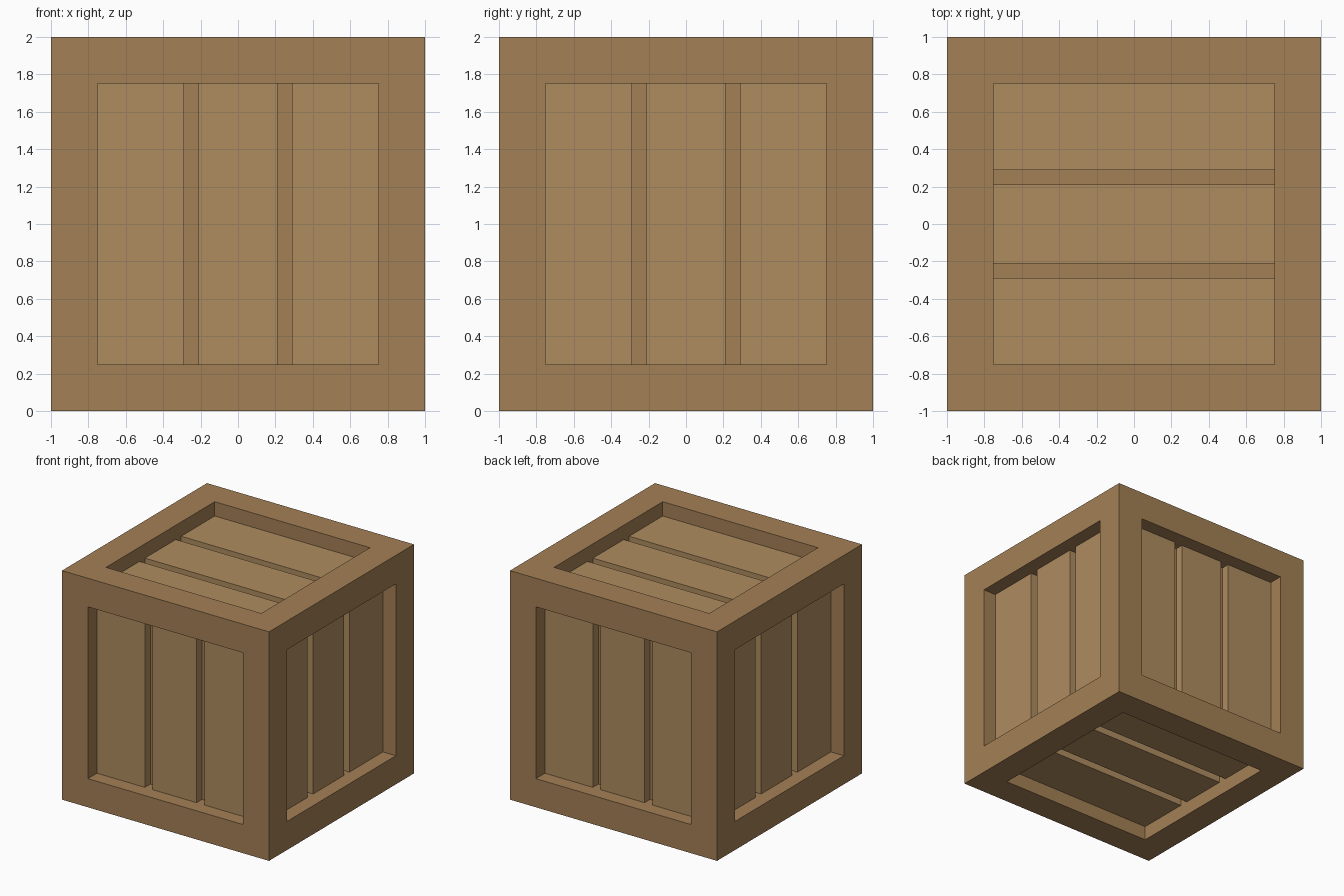
import bpy, bmesh
from mathutils import Vector

if "Cube" in bpy.data.objects:
    bpy.data.objects.remove(bpy.data.objects["Cube"])

BORDER, FLOOR, PLANK = 0.25, 0.2, 0.125   # frame width, gap depth, plank depth
CENTRE = Vector((0, 0, 1))


def material(name, colour):
    m = bpy.data.materials.new(name)
    m.diffuse_color = colour
    m.use_nodes = True
    m.node_tree.nodes["Principled BSDF"].inputs["Base Color"].default_value = m.diffuse_color
    return m


def finish(bm, name, mat):
    me = bpy.data.meshes.new(name)
    bm.to_mesh(me)
    bm.free()
    me.materials.append(mat)
    ob = bpy.data.objects.new(name, me)
    bpy.context.collection.objects.link(ob)
    ob.location = CENTRE
    return ob


frame_mat = material("frame_wood", (0.37, 0.215, 0.09, 1))
plank_mat = material("plank_wood", (0.43, 0.265, 0.118, 1))

# Crate frame: a cube with every face inset and pushed straight in
bm = bmesh.new()
bmesh.ops.create_cube(bm, size=2)
panels = bm.faces[:]
bmesh.ops.inset_individual(bm, faces=panels, thickness=BORDER, use_even_offset=True)
pushed = bmesh.ops.extrude_discrete_faces(bm, faces=panels)["faces"]
for f in pushed:
    bmesh.ops.translate(bm, verts=f.verts[:], vec=-f.normal.copy() * FLOOR)
bmesh.ops.recalc_face_normals(bm, faces=bm.faces[:])
finish(bm, "crate_frame", frame_mat)

# Three planks in each recess: (name, normal axis, sign, length axis)
sides = [("front", 1, -1, 2), ("back", 1, 1, 2), ("left", 0, -1, 2),
         ("right", 0, 1, 2), ("bottom", 2, -1, 0), ("top", 2, 1, 0)]
spans = [(-0.75, -0.2875), (-0.2125, 0.2125), (0.2875, 0.75)]
outer, inner = 1 - PLANK, 1 - FLOOR
for name, n, sign, along in sides:
    across = 3 - n - along
    bm = bmesh.new()
    for a, b in spans:
        size, mid = Vector(), Vector()
        size[n], mid[n] = outer - inner, sign * (outer + inner) / 2
        size[along] = 2 - 2 * BORDER
        size[across], mid[across] = b - a, (a + b) / 2
        verts = bmesh.ops.create_cube(bm, size=1)["verts"]
        bmesh.ops.scale(bm, verts=verts, vec=size)
        bmesh.ops.translate(bm, verts=verts, vec=mid)
    finish(bm, name + "_planks", plank_mat)
